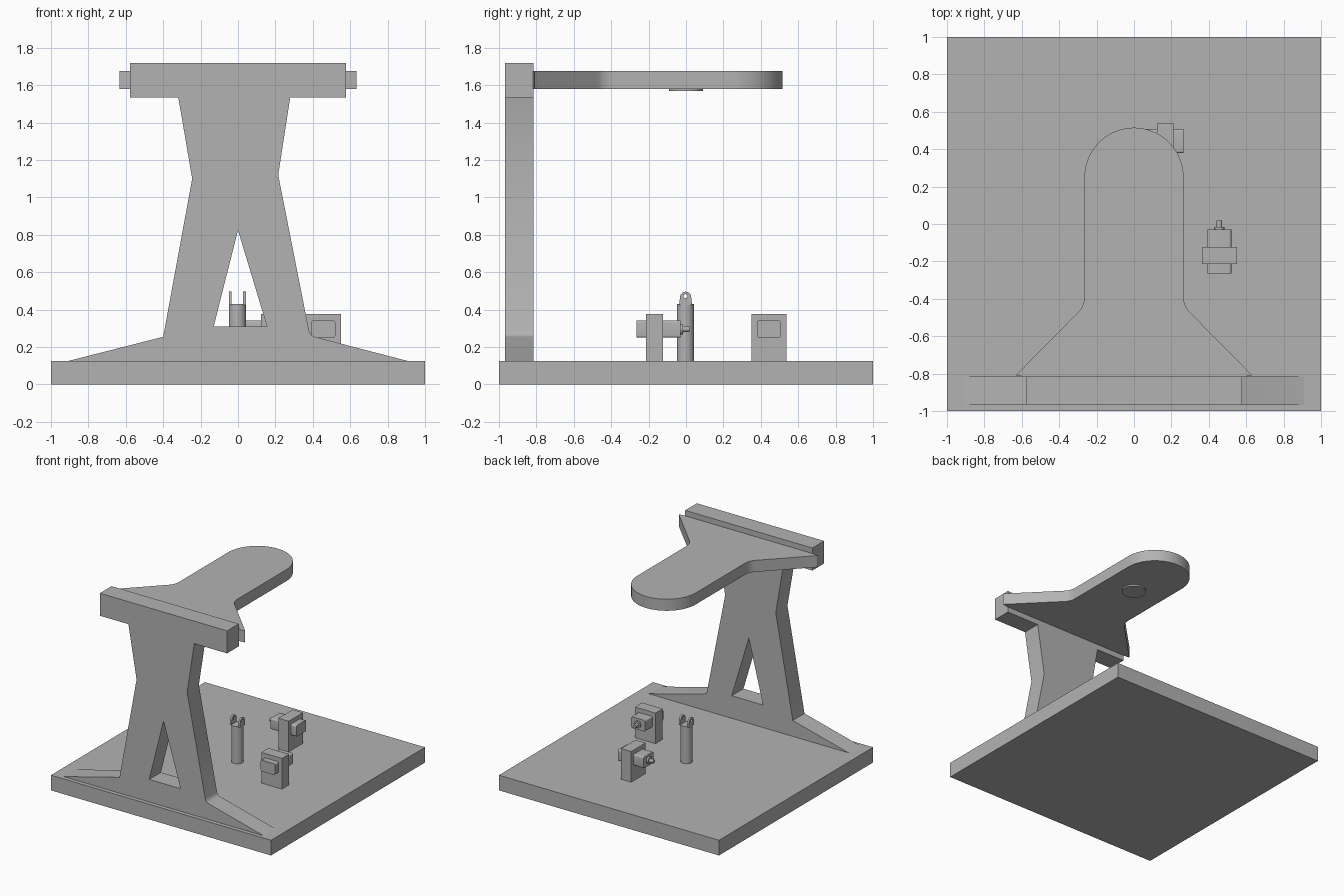
import bpy, bmesh, math
from mathutils import Matrix, Vector

cube = bpy.data.objects.get("Cube")
if cube:
    bpy.data.objects.remove(cube, do_unlink=True)

grey = bpy.data.materials.new("plain_grey")
grey.use_nodes = True
grey.diffuse_color = (0.45, 0.45, 0.45, 1)
grey.node_tree.nodes["Principled BSDF"].inputs["Base Color"].default_value = (0.45, 0.45, 0.45, 1)

# Local (u, v, depth) to world for profiles drawn on each plane
PLANES = {
    "xy": Matrix(((1, 0, 0), (0, 1, 0), (0, 0, 1))),
    "xz": Matrix(((1, 0, 0), (0, 0, 1), (0, 1, 0))),
    "yz": Matrix(((0, 0, 1), (1, 0, 0), (0, 1, 0))),
}


def prism(name, loops, plane, start, end, place=Matrix()):
    """Extrude an outline, with optional hole outlines, between two depths."""
    bm = bmesh.new()
    for loop in loops:
        verts = [bm.verts.new((u, v, start)) for u, v in loop]
        for a, b in zip(verts, verts[1:] + verts[:1]):
            bm.edges.new((a, b))
    if len(loops) == 1:
        bm.faces.new(bm.verts)
    else:
        bmesh.ops.triangle_fill(bm, edges=bm.edges[:], use_beauty=True, use_dissolve=False)
    out = bmesh.ops.extrude_face_region(bm, geom=bm.faces[:], use_keep_orig=True)
    moved = [g for g in out["geom"] if isinstance(g, bmesh.types.BMVert)]
    bmesh.ops.translate(bm, verts=moved, vec=(0, 0, end - start))
    bm.transform(place @ PLANES[plane].to_4x4())
    bmesh.ops.recalc_face_normals(bm, faces=bm.faces[:])
    mesh = bpy.data.meshes.new(name)
    bm.to_mesh(mesh)
    bm.free()
    mesh.materials.append(grey)
    obj = bpy.data.objects.new(name, mesh)
    bpy.context.collection.objects.link(obj)
    bpy.ops.object.select_all(action="DESELECT")
    obj.select_set(True)
    bpy.context.view_layer.objects.active = obj
    bpy.ops.object.shade_smooth_by_angle(angle=math.radians(25))
    return obj


def rect(u0, u1, v0, v1):
    return [(u0, v0), (u1, v0), (u1, v1), (u0, v1)]


def arc(cu, cv, r, a0=0, a1=360, n=32):
    last = n if a1 - a0 == 360 else n + 1
    angles = [math.radians(a0 + (a1 - a0) * i / n) for i in range(last)]
    return [(cu + r * math.cos(a), cv + r * math.sin(a)) for a in angles]


def rounded_rect(u0, u1, v0, v1, r):
    corners = [(u1 - r, v1 - r), (u0 + r, v1 - r), (u0 + r, v0 + r), (u1 - r, v0 + r)]
    return [p for i, (u, v) in enumerate(corners) for p in arc(u, v, r, 90 * i, 90 * i + 90, 5)]


def fillet(a, b, c, n=8):
    """Round corner b with a quadratic curve from a to c."""
    a, b, c = Vector(a), Vector(b), Vector(c)
    return [tuple(a * (1 - t) ** 2 + b * 2 * t * (1 - t) + c * t * t)
            for t in (i / n for i in range(n + 1))]


# Base plate
prism("base_plate", [rect(-1, 1, -1, 1)], "xy", 0, 0.125)

# Upright with triangular window, and its crossbar
outline = [(-0.91, 0.125), (0.91, 0.125)]
outline += fillet((0.41, 0.255), (0.385, 0.262), (0.379, 0.29), 4)
outline += [(0.215, 1.12), (0.28, 1.54), (-0.32, 1.54), (-0.245, 1.1), (-0.4, 0.255)]
window = [(-0.13, 0.31), (0.155, 0.31), (0, 0.825)]
prism("upright", [outline, window], "xz", -0.967, -0.815)
prism("crossbar", [rect(-0.578, 0.578, 1.535, 1.72)], "xz", -0.967, -0.815)

# Overhead arm: flared root, filleted neck, round tip
right = [(0.633, -0.81)] + fillet((0.30, -0.473), (0.265, -0.438), (0.265, -0.385))
tip = arc(0, 0.25, 0.265, 0, 180, 40)
left = [(-x, y) for x, y in reversed(right)]
prism("overhead_arm", [right + tip + left + [(-0.578, -0.817), (0.578, -0.817)]], "xy", 1.58, 1.675)
prism("arm_disc", [arc(0, 0, 0.092)], "xy", 1.568, 1.582)

# Centre post with forked top and pin holes
prism("post", [arc(-0.003, -0.003, 0.046)], "xy", 0.12, 0.43)
prong = [(0.033, 0.425)] + arc(-0.002, 0.466, 0.03, 0, 180, 16) + [(-0.037, 0.425)]
hole = arc(-0.002, 0.472, 0.011, n=16)
for side, x0, x1 in (("right", -0.049, -0.034), ("left", 0.028, 0.043)):
    prism("prong_" + side, [prong, hole], "yz", x0, x1)

# Two motor units, the second turned a quarter turn
turned = Matrix.Translation((0, -0.013, 0)) @ Matrix.Rotation(math.pi / 2, 4, "Z")
for side, place in (("left", Matrix()), ("back", turned)):
    body = rounded_rect(0.392, 0.52, 0.25, 0.342, 0.012)
    prism("motor_bracket_" + side, [rect(0.363, 0.55, 0.12, 0.377), body], "xz", -0.215, -0.122, place)
    prism("motor_body_" + side, [body], "xz", -0.265, -0.03, place)
    prism("motor_collar_" + side, [arc(0.456, 0.296, 0.028, n=24)], "xz", -0.031, -0.016, place)
    prism("motor_shaft_" + side, [arc(0.456, 0.296, 0.015, n=20)], "xz", -0.017, 0.018, place)
